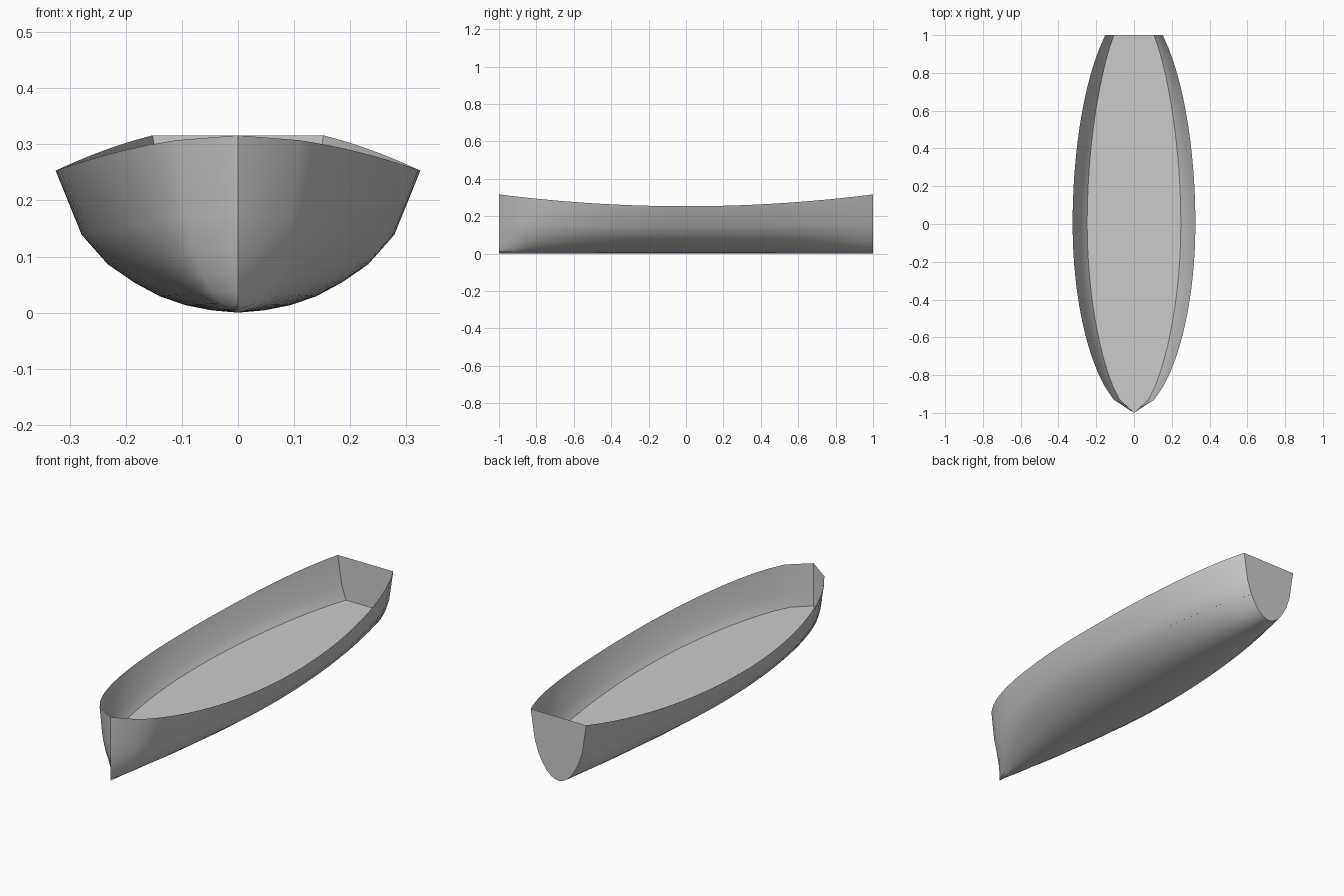
import bpy, bmesh, math

if "Cube" in bpy.data.objects:
    bpy.data.objects.remove(bpy.data.objects["Cube"])

# Normalised half section, keel to gunwale: seven equal steps in width
SECTION_Z = [0.0, 0.016, 0.052, 0.115, 0.214, 0.341, 0.548, 1.0]
STEPS = len(SECTION_Z) - 1
STATIONS = 28
FLOOR_Z = 0.104


def half_width(y):
    k = 1.0 if y < 0 else 0.748
    return 0.325 * max(0.0, 1 - k * y * y) ** 0.55


def sheer(y):
    return 0.253 + 0.063 * y * y


def section_points(y):
    return [(half_width(y) * i / STEPS, y, sheer(y) * SECTION_Z[abs(i)])
            for i in range(-STEPS, STEPS + 1)]


def floor_half_width(y):
    h = FLOOR_Z / sheer(y)
    for i in range(STEPS):
        a, b = SECTION_Z[i], SECTION_Z[i + 1]
        if a <= h <= b:
            return half_width(y) * (i + (h - a) / (b - a)) / STEPS


def skin(name, rows, smooth_angle=None):
    bm = bmesh.new()
    grid = [[bm.verts.new(p) for p in row] for row in rows]
    for a, b in zip(grid, grid[1:]):
        for j in range(len(a) - 1):
            bm.faces.new((a[j], b[j], b[j + 1], a[j + 1]))
    bmesh.ops.remove_doubles(bm, verts=bm.verts[:], dist=1e-5)
    bmesh.ops.recalc_face_normals(bm, faces=bm.faces[:])
    mesh = bpy.data.meshes.new(name)
    bm.to_mesh(mesh)
    bm.free()
    obj = bpy.data.objects.new(name, mesh)
    bpy.context.collection.objects.link(obj)
    if smooth_angle:
        bpy.ops.object.select_all(action='DESELECT')
        bpy.context.view_layer.objects.active = obj
        obj.select_set(True)
        bpy.ops.object.shade_smooth_by_angle(angle=math.radians(smooth_angle))
    return obj


ys = [-1 + 2 * i / STATIONS for i in range(STATIONS + 1)]

# Open hull shell, lofted from pointed bow to stern
skin("hull", [section_points(y) for y in ys], 70)

# Flat transom closing the stern
stern = section_points(1.0)
mesh = bpy.data.meshes.new("transom")
mesh.from_pydata(stern, [], [list(range(len(stern)))[::-1]])
bpy.context.collection.objects.link(bpy.data.objects.new("transom", mesh))

# Flat floor meeting the hull sides
skin("floor", [[(-floor_half_width(y), y, FLOOR_Z),
                (floor_half_width(y), y, FLOOR_Z)] for y in ys])
